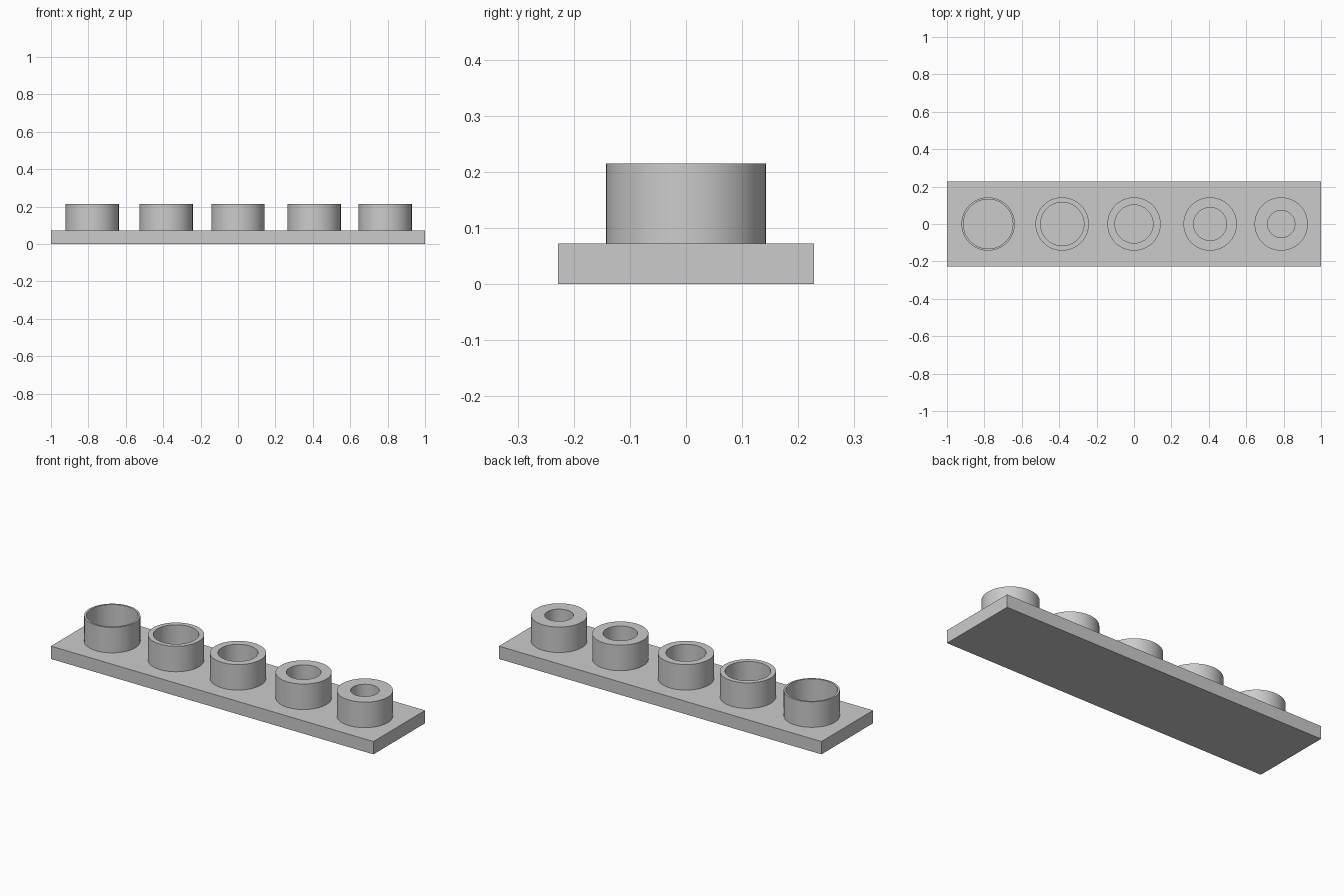
import bpy
import bmesh
import math

cube = bpy.data.objects.get("Cube")
if cube:
    bpy.data.objects.remove(cube, do_unlink=True)

PLATE_SIZE = (2.0, 0.457, 0.072)
TOP = 0.215
OUTER = 0.1425
SIDES = 64

grey = bpy.data.materials.new("light grey")
grey.use_nodes = True
grey.diffuse_color = (0.6, 0.6, 0.6, 1)
grey.node_tree.nodes["Principled BSDF"].inputs["Base Color"].default_value = grey.diffuse_color


def add_object(name, bm):
    bmesh.ops.recalc_face_normals(bm, faces=bm.faces)
    mesh = bpy.data.meshes.new(name)
    bm.to_mesh(mesh)
    bm.free()
    mesh.materials.append(grey)
    obj = bpy.data.objects.new(name, mesh)
    bpy.context.collection.objects.link(obj)
    return obj


# Flat base plate
bm = bmesh.new()
bmesh.ops.create_cube(bm, size=1)
bmesh.ops.scale(bm, vec=PLATE_SIZE, verts=bm.verts)
bmesh.ops.translate(bm, vec=(0, 0, PLATE_SIZE[2] / 2), verts=bm.verts)
add_object("base_plate", bm)


def add_ring(name, x, inner):
    """Open-ended tube standing on the plate, swept from its wall profile."""
    bm = bmesh.new()
    bottom = PLATE_SIZE[2]
    profile = [(OUTER, bottom), (OUTER, TOP), (inner, TOP), (inner, bottom)]
    loops = []
    for i in range(SIDES):
        a = 2 * math.pi * i / SIDES
        loops.append([bm.verts.new((r * math.cos(a), r * math.sin(a), z)) for r, z in profile])
    for i, here in enumerate(loops):
        there = loops[(i + 1) % SIDES]
        for k in range(len(profile) - 1):
            bm.faces.new((here[k], there[k], there[k + 1], here[k + 1]))
    obj = add_object(name, bm)
    obj.location.x = x
    bpy.ops.object.select_all(action="DESELECT")
    obj.select_set(True)
    bpy.context.view_layer.objects.active = obj
    bpy.ops.object.shade_smooth_by_angle(angle=math.radians(30))


# Row of rings with bores narrowing towards the left end
rings = [(-0.78, 0.132), (-0.384, 0.116), (0.0, 0.102), (0.407, 0.088), (0.787, 0.073)]
for number, (x, inner) in enumerate(rings, 1):
    add_ring(f"ring_{number}", x, inner)
